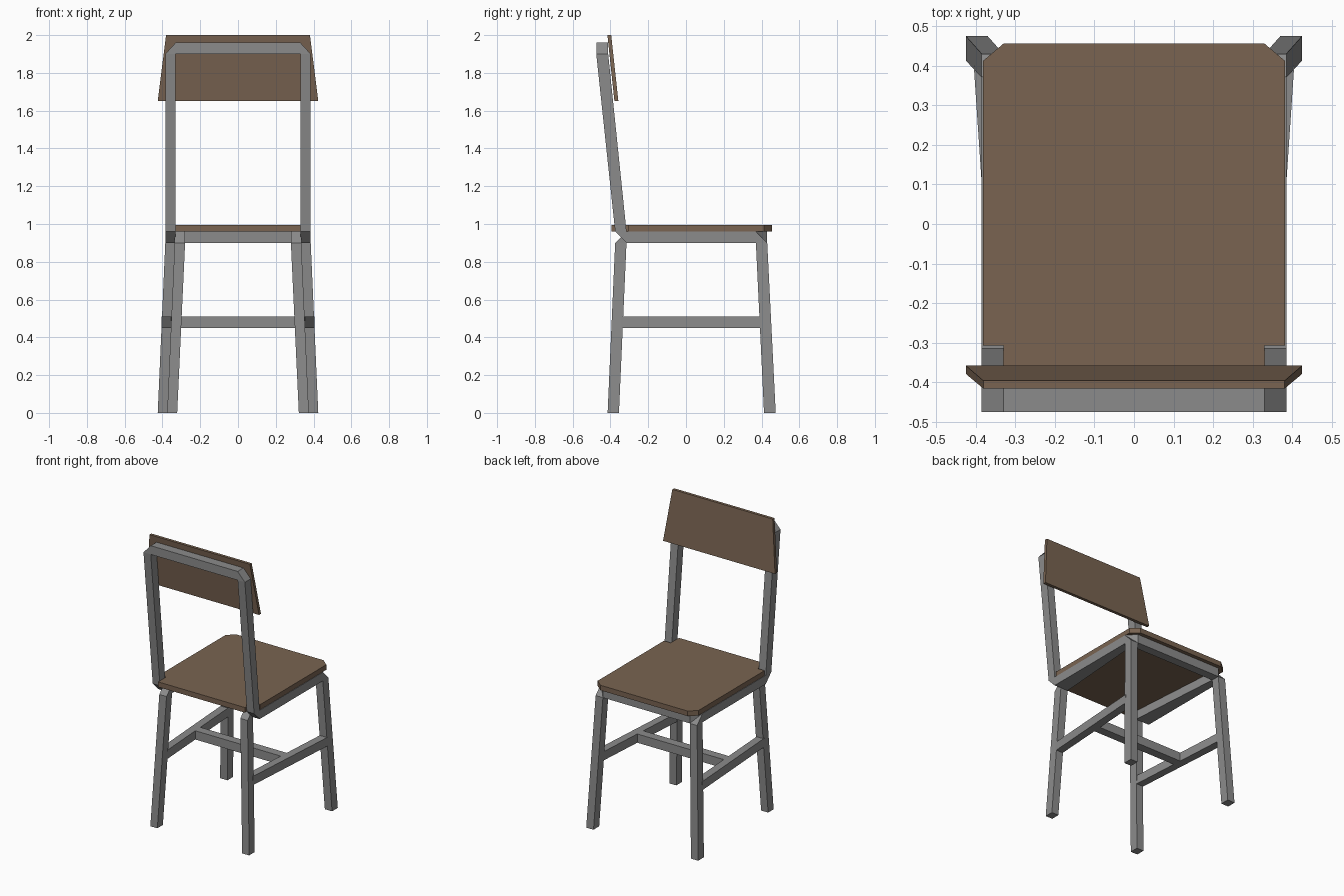
import bpy, bmesh

if "Cube" in bpy.data.objects:
    bpy.data.objects.remove(bpy.data.objects["Cube"])


def material(name, rgb):
    m = bpy.data.materials.new(name)
    m.diffuse_color = (*rgb, 1)
    m.use_nodes = True
    m.node_tree.nodes["Principled BSDF"].inputs["Base Color"].default_value = m.diffuse_color
    return m


METAL = material("grey metal", (0.26, 0.26, 0.26))
WOOD = material("brown wood", (0.192, 0.127, 0.083))


def loft(name, rings, mat, closed=False, mirror=False):
    """Skin matching rings of points; cap the ends unless the loop is closed."""
    bm = bmesh.new()
    rows = [[bm.verts.new(p) for p in r] for r in rings]
    n = len(rows[0])
    pairs = list(zip(rows, rows[1:])) + ([(rows[-1], rows[0])] if closed else [])
    for a, b in pairs:
        for i in range(n):
            j = (i + 1) % n
            bm.faces.new((a[i], a[j], b[j], b[i]))
    if not closed:
        bm.faces.new(rows[0])
        bm.faces.new(rows[-1])
    bmesh.ops.remove_doubles(bm, verts=bm.verts, dist=0.0005)
    bmesh.ops.recalc_face_normals(bm, faces=bm.faces)
    me = bpy.data.meshes.new(name)
    bm.to_mesh(me)
    bm.free()
    me.materials.append(mat)
    ob = bpy.data.objects.new(name, me)
    bpy.context.collection.objects.link(ob)
    if mirror:
        ob.modifiers.new("mirror", 'MIRROR')
    return ob


# square sections lying across each axis
def across_x(x, y0, y1, z0, z1):
    return [(x, y0, z0), (x, y1, z0), (x, y1, z1), (x, y0, z1)]


def across_y(y, x0, x1, z0, z1):
    return [(x0, y, z0), (x1, y, z0), (x1, y, z1), (x0, y, z1)]


def across_z(z, x0, x1, y0, y1):
    return [(x0, y0, z), (x1, y0, z), (x1, y1, z), (x0, y1, z)]


# one bent tube: front rail, side rails, back posts and top bar
XI, XO = 0.33, 0.385
half = [
    across_x(XI, 0.37, 0.43, 0.90, 0.96),
    across_y(0.37, XI, XO, 0.90, 0.96),
    across_y(-0.315, XI, XO, 0.90, 0.96),
    across_z(0.96, XI, XO, -0.375, -0.315),
    across_z(1.90, XI, XO, -0.475, -0.412),
    [(XI, -0.475, 1.90), (XI, -0.475, 1.96), (XI, -0.412, 1.96), (XI, -0.412, 1.90)],
]
other = [[(-x, y, z) for x, y, z in r] for r in reversed(half)]
loft("seat_and_back_frame", half + other, METAL, closed=True)

# bent leg pairs: back leg, upper rail, front leg
loft("leg_frame", [
    across_z(0.0, 0.322, 0.375, -0.355, -0.415),
    across_z(0.90, 0.28, 0.335, -0.315, -0.375),
    across_y(-0.315, 0.28, 0.335, 0.90, 0.96),
    across_y(0.37, 0.33, 0.385, 0.90, 0.96),
    across_z(0.90, 0.33, 0.385, 0.37, 0.43),
    across_z(0.0, 0.37, 0.425, 0.413, 0.475),
], METAL, mirror=True)

# stretchers between the legs
loft("side_stretcher", [
    across_y(-0.345, 0.302, 0.355, 0.45, 0.51),
    across_y(0.40, 0.35, 0.405, 0.45, 0.51),
], METAL, mirror=True)
loft("cross_stretcher", [across_x(x, 0.0, 0.06, 0.45, 0.51) for x in (-0.33, 0.33)], METAL)

# seat board: chamfered front corners, notches round the posts
edge = [(0.33, 0.456), (0.382, 0.412), (0.382, -0.307), (0.33, -0.307), (0.33, -0.395)]
outline = edge + [(-x, y) for x, y in reversed(edge)]
loft("seat", [[(x, y, z) for x, y in outline] for z in (0.96, 0.995)], WOOD)

# tilted backrest board
loft("backrest", [
    across_z(1.65, -0.425, 0.425, -0.379, -0.358),
    across_z(2.00, -0.381, 0.381, -0.416, -0.396),
], WOOD)
